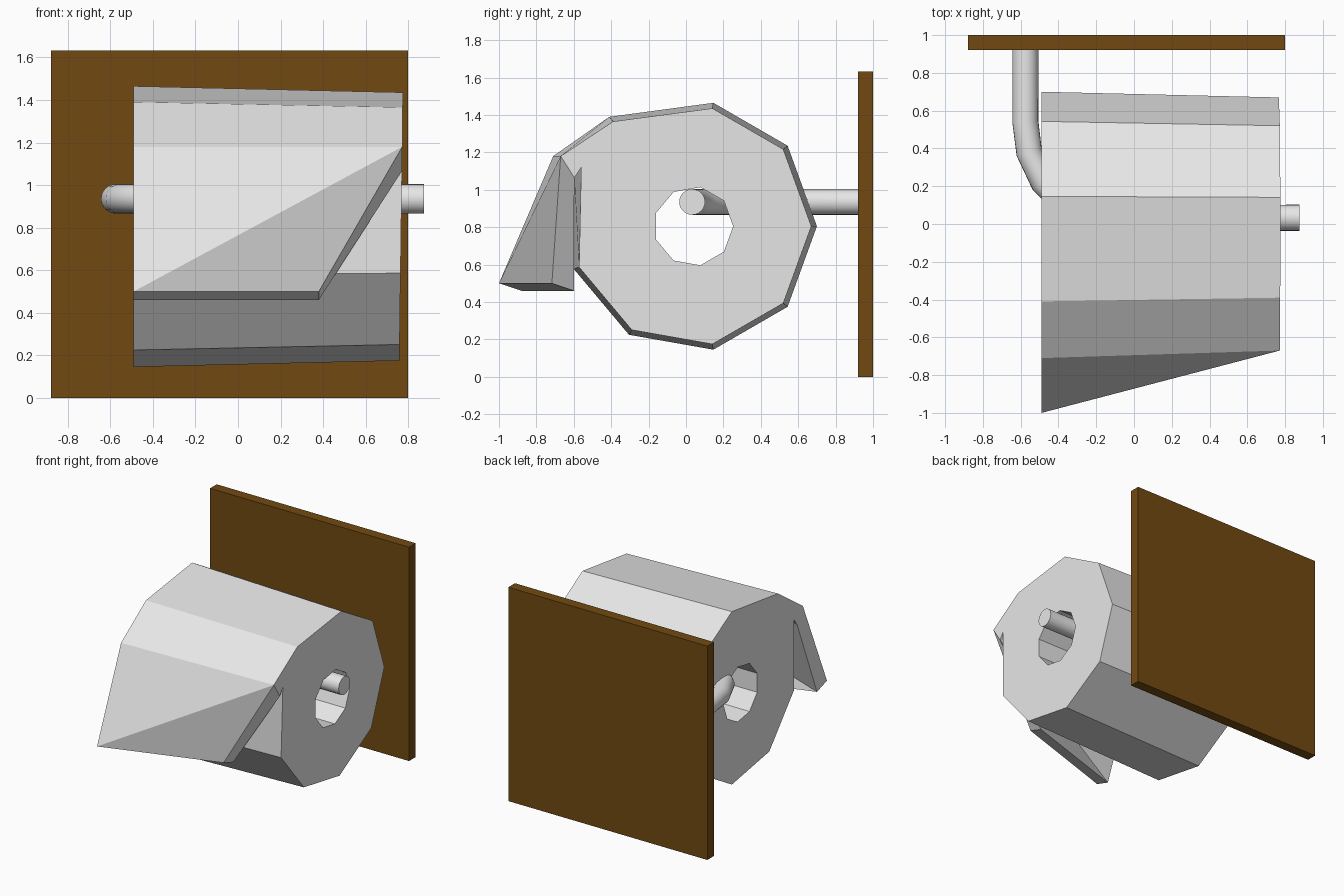
import bpy, bmesh
from math import cos, sin, radians
from mathutils import Vector

if "Cube" in bpy.data.objects:
    bpy.data.objects.remove(bpy.data.objects["Cube"])


def material(name, rgb):
    mat = bpy.data.materials.new(name)
    mat.use_nodes = True
    mat.diffuse_color = (*rgb, 1)
    mat.node_tree.nodes["Principled BSDF"].inputs["Base Color"].default_value = (*rgb, 1)
    return mat


def finish(bm, name, mat):
    bmesh.ops.remove_doubles(bm, verts=bm.verts, dist=0.0005)
    bmesh.ops.recalc_face_normals(bm, faces=bm.faces)
    mesh = bpy.data.meshes.new(name)
    bm.to_mesh(mesh)
    bm.free()
    obj = bpy.data.objects.new(name, mesh)
    bpy.context.collection.objects.link(obj)
    mesh.materials.append(mat)
    return obj


white = material("pale grey", (0.8, 0.8, 0.8))
brown = material("brown wood", (0.165, 0.068, 0.006))
SIDES = 9
LEFT = -0.49


def right_x(z):
    # the right end leans out slightly towards the top
    return 0.756 + 0.0133 * z


def ring(bm, right, centre_y, radius, moved={}):
    verts = []
    for i in range(SIDES):
        a = radians(360 / SIDES * i)
        y, z = moved.get(i, (centre_y + radius * cos(a), 0.805 + radius * sin(a)))
        verts.append(bm.verts.new((right_x(z) if right else LEFT, y, z)))
    return verts


# Paper roll: tapered nine-sided tube, two corners pulled towards the loose sheet
bm = bmesh.new()
outer_l = ring(bm, False, 0.03, 0.67, {3: (-0.41, 1.39), 4: (-0.60, 1.12)})
outer_r = ring(bm, True, 0.03, 0.64, {3: (-0.39, 1.365), 4: (-0.56, 1.12)})
inner_l = ring(bm, False, 0.04, 0.212)
inner_r = ring(bm, True, 0.04, 0.212)
for i in range(SIDES):
    j = (i + 1) % SIDES
    if i != 3:
        bm.faces.new((outer_l[i], outer_l[j], outer_r[j], outer_r[i]))
    for a, b in ((outer_l, inner_l), (outer_r, inner_r), (inner_l, inner_r)):
        bm.faces.new((a[i], a[j], b[j], b[i]))

# Loose sheet: fold, outer hem, inner hem and inner crease at each end
left = [bm.verts.new((LEFT, y, z)) for y, z in
        ((-0.71, 1.18), (-1.0, 0.50), (-0.88, 0.46), (-0.64, 1.065))]
right = [bm.verts.new(p) for p in
         ((0.772, -0.67, 1.18), (0.38, -0.717, 0.50),
          (0.38, -0.60, 0.46), (0.77, -0.597, 1.065))]
for fold, outer in ((left, outer_l), (right, outer_r)):
    bm.faces.new((outer[3], fold[0], fold[3], outer[4]))
    bm.faces.new(fold)
bm.faces.new((outer_l[3], left[0], right[0], outer_r[3]))
bm.faces.new((left[0], left[1], right[0]))
bm.faces.new((left[1], right[1], right[0]))
bm.faces.new((left[1], left[2], right[2], right[1]))
bm.faces.new((left[2], left[3], right[3]))
bm.faces.new((left[2], right[3], right[2]))
bm.faces.new((left[3], outer_l[4], outer_r[4], right[3]))
finish(bm, "paper_roll", white)

# Holder rod: round section swept along a bent path
path = [Vector((x, y, 0.935)) for x, y in
        ((-0.575, 0.93), (-0.575, 0.54), (-0.555, 0.38), (-0.48, 0.22),
         (-0.36, 0.10), (-0.20, 0.033), (0.875, 0.033))]
bm = bmesh.new()
steps = 24
rings = []
for i, p in enumerate(path):
    before = (p - path[max(i - 1, 0)]).normalized()
    after = (path[min(i + 1, len(path) - 1)] - p).normalized()
    side = (before + after).normalized().cross(Vector((0, 0, 1)))
    rings.append([bm.verts.new(p + 0.069 * (side * cos(radians(360 / steps * k))
                  + Vector((0, 0, sin(radians(360 / steps * k)))))) for k in range(steps)])
for a, b in zip(rings, rings[1:]):
    for k in range(steps):
        n = (k + 1) % steps
        bm.faces.new((a[k], a[n], b[n], b[k]))
bm.faces.new(rings[0])
bm.faces.new(rings[-1])
rod = finish(bm, "holder_rod", white)
bpy.ops.object.select_all(action="DESELECT")
rod.select_set(True)
bpy.context.view_layer.objects.active = rod
bpy.ops.object.shade_smooth_by_angle(angle=radians(40))

# Wall board behind the roll
bm = bmesh.new()
bmesh.ops.create_cube(bm, size=1)
bmesh.ops.scale(bm, verts=bm.verts, vec=(1.68, 0.08, 1.632))
bmesh.ops.translate(bm, verts=bm.verts, vec=(-0.04, 0.96, 0.816))
finish(bm, "wall_board", brown)
